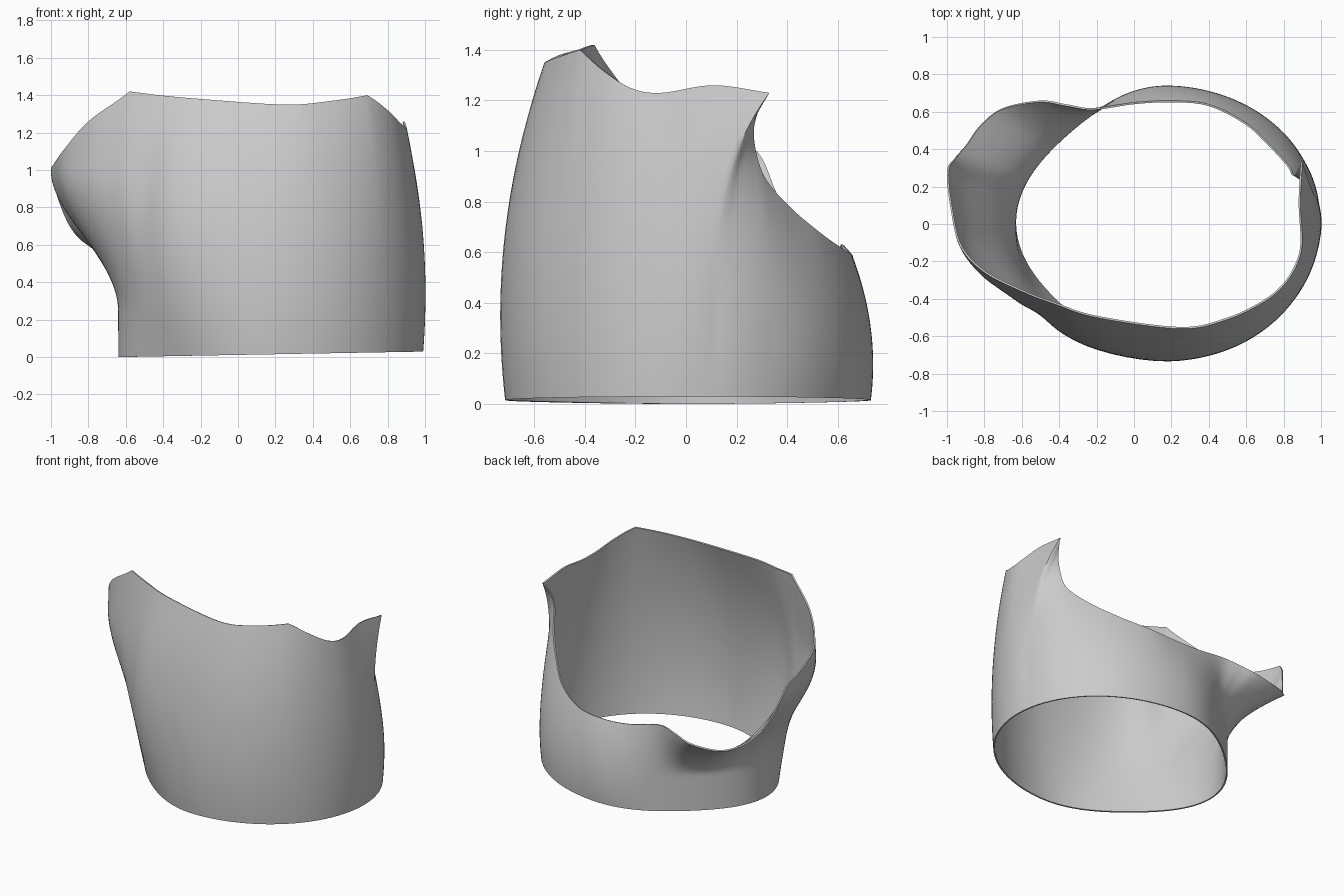
import bpy
import bmesh
from math import sin, cos, pi, radians
from mathutils import Vector

old = bpy.data.objects.get("Cube")
if old:
    bpy.data.objects.remove(old, do_unlink=True)

STEPS = 8     # columns between two rim keys
ROWS = 32     # rows from the base to the rim
WALL = 0.01
CENTRE = Vector((0.175, 0.008, 0))

# Rim keys in hundredths: x, y, z, and the base angle below them in degrees
RIM = [
    (90, 33, 123, 8), (87, 28, 114, 13), (85, 27, 104, 20), (83, 31, 90, 28),
    (74, 41, 78, 38), (60, 54, 67, 52), (40, 64, 60, 71), (20, 66, 58, 88),
    (0, 65, 59, 103), (-22, 62, 63, 118), (-36, 64, 61, 125),
    (-50, 66, 58, 132), (-70, 62, 57, 142), (-82, 53, 61, 149),
    (-90, 42, 70, 156), (-96, 35, 84, 161),
    (-100, 28, 100, 166), (-98, 8, 104, 176), (-93, -12, 111, 187),
    (-80, -26, 126, 197), (-58, -37, 142, 209), (-42, -43, 140, 220),
    (-20, -50, 138, 236), (25, -56, 135, 275), (50, -51, 137, 299),
    (69, -42, 140, 317), (80, -33, 132, 329), (87, -22, 125, 341),
    (90, -10, 123, 351), (89, 11, 126, 360),
]
CORNERS = {0, 16, 20, 25}   # rim keys where the edge turns sharply


def key(i):
    """Rim key with the angle continued past a full turn."""
    turn, j = divmod(i, len(RIM))
    x, y, z, a = RIM[j]
    return Vector((x / 100, y / 100, z / 100, a + 360 * turn))


def tangent(i, side):
    """Central slope; at corners the height is one sided, at the tip x and y too."""
    slope = (key(i + 1) - key(i - 1)) / 2
    j = i % len(RIM)
    if j in CORNERS:
        sharp = (key(i + side) - key(i)) * side
        slope.z = sharp.z
        if j == 0:
            slope.x, slope.y = sharp.x, sharp.y
    return slope


def rim_at(i, t):
    """Smooth curve between key i and the next one."""
    a, b = key(i), key(i + 1)
    m, n = tangent(i, 1), tangent(i + 1, -1)
    s = t * t * (3 - 2 * t)
    return a + (b - a) * s + m * (t * (1 - t) ** 2) - n * (t * t * (1 - t))


def smooth(u):
    u = min(max(u, 0), 1)
    return u * u * (3 - 2 * u)


def flare_height(z):
    return smooth((z - 0.25) / 0.75)


def column(rim):
    """Points from the egg-shaped base up to the rim, tapering in or flaring out."""
    a = radians(rim[3])
    egg = 1 - 0.07 * sin(2 * a) ** 2 if cos(a) < 0 else 1
    out = Vector((0.815 * cos(a), 0.723 * sin(a), 0)) * egg
    base = CENTRE + out
    base.z = 0.018 * (base.x + 0.645)
    out.normalize()
    side = Vector((-out.y, out.x, 0))
    delta = Vector(rim[:3]) - base
    grow, lean = delta.dot(out), delta.dot(side)
    flare = smooth((grow + 0.03) / 0.1)
    # Rounded swelling on the front right
    off = min(abs(rim[3] % 360 - 223), 45)
    swell = 0.055 * (1 + cos(radians(4 * off)))
    for r in range(ROWS + 1):
        u = r / ROWS
        z = base.z + delta.z * u
        g = flare * flare_height(z) / flare_height(rim.z) \
            + (1 - flare) * (2 * u * u - u)
        p = base + out * (grow * g + swell * sin(pi * u)) + side * (lean * u ** 4)
        p.z = z
        yield p


# Open shell
bm = bmesh.new()
columns = [[bm.verts.new(p) for p in column(rim_at(i, s / STEPS))]
           for i in range(len(RIM)) for s in range(STEPS)]
for c, left in enumerate(columns):
    right = columns[(c + 1) % len(columns)]
    for r in range(ROWS):
        bm.faces.new((left[r], right[r], right[r + 1], left[r + 1]))
mesh = bpy.data.meshes.new("cuff_shell")
bm.to_mesh(mesh)
bm.free()

shell = bpy.data.objects.new("cuff_shell", mesh)
bpy.context.collection.objects.link(shell)

# Single grey finish
grey = bpy.data.materials.new("light_grey")
grey.use_nodes = True
colour = (0.6, 0.6, 0.6, 1)
grey.diffuse_color = colour
grey.node_tree.nodes["Principled BSDF"].inputs["Base Color"].default_value = colour
mesh.materials.append(grey)

# Thin wall, built inward
wall = shell.modifiers.new("wall", "SOLIDIFY")
wall.thickness = WALL
wall.offset = -1
bpy.ops.object.select_all(action="DESELECT")
shell.select_set(True)
bpy.context.view_layer.objects.active = shell
bpy.ops.object.modifier_apply(modifier="wall")
bpy.ops.object.shade_smooth_by_angle(angle=radians(40))
